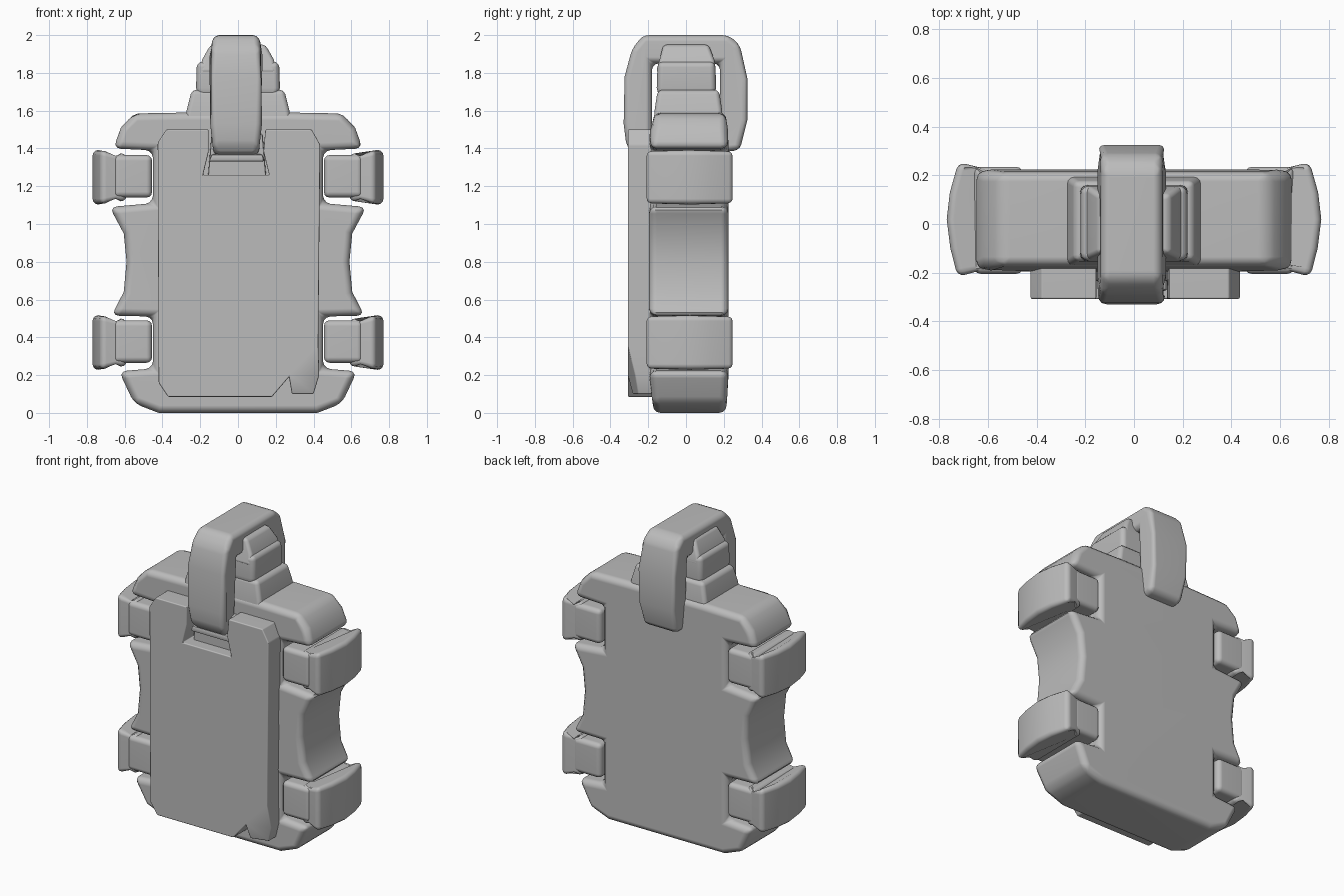
import bpy, bmesh, math

if "Cube" in bpy.data.objects:
    bpy.data.objects.remove(bpy.data.objects["Cube"])

grey = bpy.data.materials.new("plain_grey")
grey.diffuse_color = (0.5, 0.5, 0.5, 1)
grey.use_nodes = True
grey.node_tree.nodes["Principled BSDF"].inputs["Base Color"].default_value = grey.diffuse_color


def finish(name, bm, bevel, segments=3, mirror=False):
    """Turn a bmesh into a soft-edged object."""
    bmesh.ops.recalc_face_normals(bm, faces=bm.faces[:])
    mesh = bpy.data.meshes.new(name)
    bm.to_mesh(mesh)
    bm.free()
    mesh.materials.append(grey)
    obj = bpy.data.objects.new(name, mesh)
    bpy.context.collection.objects.link(obj)
    bpy.ops.object.select_all(action='DESELECT')
    obj.select_set(True)
    bpy.context.view_layer.objects.active = obj
    mod = obj.modifiers.new("soft_edges", 'BEVEL')
    mod.width = bevel
    mod.segments = segments
    mod.limit_method = 'ANGLE'
    mod.angle_limit = math.radians(24)
    if mirror:
        obj.modifiers.new("other_side", 'MIRROR')
    for m in list(obj.modifiers):
        bpy.ops.object.modifier_apply(modifier=m.name)
    bpy.ops.object.shade_smooth_by_angle(angle=math.radians(40))
    obj.modifiers.new("flat_shading", 'WEIGHTED_NORMAL').keep_sharp = True
    return obj


def prism(points, lo, hi, axis):
    """Extrude a 2D outline from lo to hi along x, y or z."""
    place = {'x': lambda a, b, t: (t, a, b),
             'y': lambda a, b, t: (a, t, b),
             'z': lambda a, b, t: (a, b, t)}[axis]
    bm = bmesh.new()
    low = [bm.verts.new(place(a, b, lo)) for a, b in points]
    high = [bm.verts.new(place(a, b, hi)) for a, b in points]
    first = bm.faces.new(low)
    bm.faces.new(high[::-1])
    n = len(points)
    for i in range(n):
        j = (i + 1) % n
        bm.faces.new((low[i], high[i], high[j], low[j]))
    return bm, low, first


def both_sides(half):
    return half + [(-x, z) for x, z in reversed(half)]


def tapered_block(name, levels, bevel):
    """Stack rectangles given as (z, half width, front y, back y)."""
    bm = bmesh.new()
    rings = [[bm.verts.new(p) for p in
              ((-w, f, z), (w, f, z), (w, b, z), (-w, b, z))]
             for z, w, f, b in levels]
    bm.faces.new(rings[0])
    bm.faces.new(rings[-1])
    for a, b in zip(rings, rings[1:]):
        for i in range(4):
            j = (i + 1) % 4
            bm.faces.new((a[i], a[j], b[j], b[i]))
    return finish(name, bm, bevel)


# Main body, with side notches for the brackets
body_half = [(.42, 0), (.55, .05), (.63, .22), (.45, .235), (.45, .51),
             (.67, .515), (.605, .64), (.59, .8), (.605, .95), (.68, 1.09),
             (.45, 1.11), (.45, 1.39), (.66, 1.4), (.62, 1.51),
             (.55, 1.585), (.27, 1.59)]
bm, front, _ = prism(both_sides(body_half), -.195, .225, 'y')
for v in bm.verts:                      # slightly slimmer top and bottom
    if v.co.z > 1.45 or v.co.z < .1:
        v.co.y += .02 if v.co.y < 0 else -.01
finish("body", bm, .04)

# Front cover with a notch at the top and a folded lower corner
cover = [(-.37, .085), (.18, .085), (.27, .19), (.285, .1), (.40, .1),
         (.43, .2), (.425, .36), (.435, 1.42), (.39, 1.5), (.145, 1.5),
         (.135, 1.385), (.165, 1.26), (-.185, 1.26), (-.155, 1.385),
         (-.155, 1.5), (-.38, 1.5), (-.425, 1.43), (-.42, .16)]
bm, front, face = prism(cover, -.308, -.17, 'y')
bmesh.utils.face_split(face, front[2], front[6])
for i in (3, 4, 5):
    v = front[i]
    v.co.y += .35 * ((v.co.x - .27) * .73 - (v.co.z - .19) * .69)
finish("front_cover", bm, .028)

# Floor and bar inside the cover notch
bm, _, _ = prism([(-.16, 1.24), (.15, 1.24), (.13, 1.48), (-.14, 1.48)],
                 -.235, -.17, 'y')
finish("slot_floor", bm, .01, 2)
bm, _, _ = prism([(-.155, 1.33), (.14, 1.33), (.13, 1.37), (-.14, 1.37)],
                 -.275, -.2, 'y')
finish("slot_bar", bm, .012, 2)

# Neck and cap above the body
tapered_block("neck", [(1.5, .29, -.175, .2), (1.61, .27, -.165, .19),
                       (1.71, .245, -.15, .175)], .025)
tapered_block("cap", [(1.66, .2, -.14, .14), (1.72, .222, -.155, .16),
                      (1.86, .218, -.15, .155)], .03)
tapered_block("cap_shoulder", [(1.8, .205, -.16, .16), (1.87, .19, -.14, .15),
                               (1.95, .145, -.12, .12)], .02)

# Strap arching over the neck from front to back
arch = [(-.315, 1.41), (-.33, 1.53), (-.325, 1.78), (-.285, 1.93),
        (-.225, 2.0), (.225, 2.0), (.285, 1.95), (.325, 1.77),
        (.325, 1.55), (.285, 1.39), (.18, 1.38), (.18, 1.85),
        (-.18, 1.85), (-.18, 1.36), (-.27, 1.36)]
bm, _, _ = prism(arch, -.15, .13, 'x')
for v in bm.verts:                      # bulges at mid height
    spread = 1.06 - 1.1 * abs(v.co.z - 1.7) ** 1.5
    v.co.x = -.01 + (v.co.x + .01) * spread
finish("strap", bm, .045)

# Corner brackets: a curved outer clip and an inner tab, on both sides
clip = [(.59, -.195), (.645, -.195), (.725, -.217), (.755, -.1), (.77, .02),
        (.757, .13), (.722, .255), (.645, .235), (.59, .225)]
tab = [(.455, -.205), (.66, -.205), (.66, .235), (.455, .235)]
for level, z in (("lower", .37), ("upper", 1.245)):
    bm, _, _ = prism(clip, z - .142, z + .147, 'z')
    for v in bm.verts:                  # narrower towards the body
        if v.co.x < .66:
            v.co.z = z + (v.co.z - z) * .88
    finish(level + "_bracket_clip", bm, .03, mirror=True)
    bm, _, _ = prism(tab, z - .105, z + .12, 'z')
    finish(level + "_bracket_tab", bm, .03, mirror=True)
